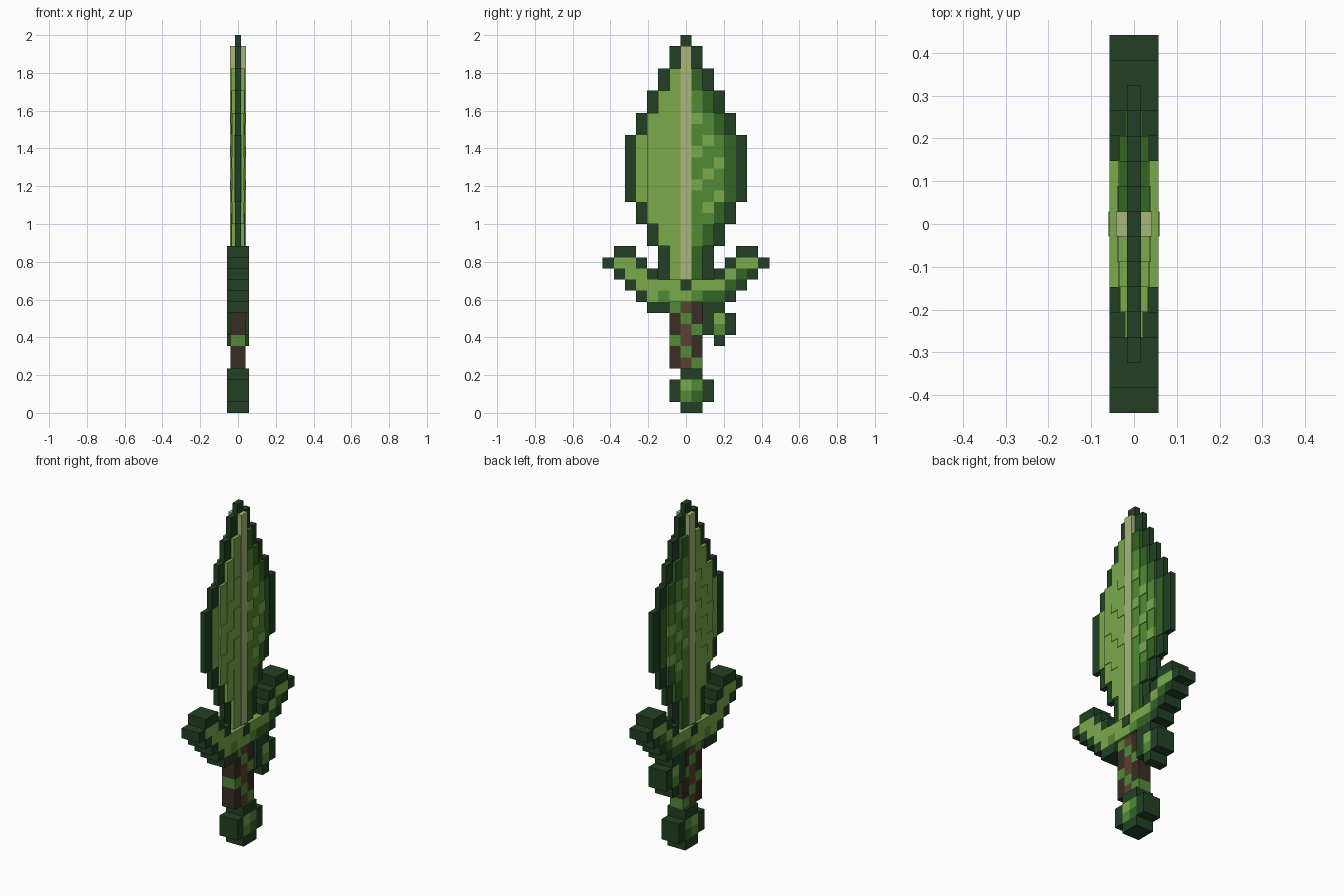
import bpy, bmesh
from mathutils import Vector

if "Cube" in bpy.data.objects:
    bpy.data.objects.remove(bpy.data.objects["Cube"])

U = 2 / 34            # one pixel cell; the model is 34 cells tall, 15 wide


def material(name, rgb):
    lin = [((c / 255 + 0.055) / 1.055) ** 2.4 for c in rgb]
    m = bpy.data.materials.new(name)
    m.diffuse_color = (*lin, 1)
    m.use_nodes = True
    m.node_tree.nodes["Principled BSDF"].inputs["Base Color"].default_value = m.diffuse_color
    return m


# Colour codes used in the cell rows below
MATS = {
    'D': material("outline_dark_green", (34, 64, 36)),
    'L': material("light_leaf_green", (122, 170, 75)),
    'M': material("mid_leaf_green", (82, 138, 53)),
    'S': material("deep_leaf_green", (51, 101, 36)),
    'R': material("pale_rib", (167, 182, 121)),
    'B': material("brown_bark", (92, 65, 46)),
    'K': material("dark_bark", (57, 45, 37)),
}
CODES = list(MATS)


def add_quad(bm, pts, outward, code):
    n = (pts[1] - pts[0]).cross(pts[2] - pts[0])
    if n.dot(outward) < 0:
        pts = pts[::-1]
    f = bm.faces.new([bm.verts.new(p) for p in pts])
    f.material_index = CODES.index(code)


def build(name, cells):
    """cells: {(column, row): (half thickness, colour code)} -> stepped relief mesh."""
    bm = bmesh.new()
    for (c, r), (t, code) in cells.items():
        y0, y1, z0, z1 = (c - .5) * U, (c + .5) * U, r * U, (r + 1) * U
        # broad faces
        for s in (-1, 1):
            pts = [Vector((s * t, y, z)) for y, z in ((y0, z0), (y1, z0), (y1, z1), (y0, z1))]
            add_quad(bm, pts, Vector((s, 0, 0)), code)
        # rim faces, only where the neighbour is thinner or missing
        for dc, dr, a, b in ((-1, 0, (y0, z0), (y0, z1)), (1, 0, (y1, z0), (y1, z1)),
                             (0, -1, (y0, z0), (y1, z0)), (0, 1, (y0, z1), (y1, z1))):
            tn = cells.get((c + dc, r + dr), (0,))[0]
            if tn >= t:
                continue
            for x0, x1 in ([(-t, -tn), (tn, t)] if tn else [(-t, t)]):
                pts = [Vector((x0, *a)), Vector((x1, *a)), Vector((x1, *b)), Vector((x0, *b))]
                add_quad(bm, pts, Vector((0, dc, dr)), code)
    bmesh.ops.remove_doubles(bm, verts=bm.verts, dist=1e-5)
    me = bpy.data.meshes.new(name)
    bm.to_mesh(me)
    bm.free()
    for m in MATS.values():
        me.materials.append(m)
    ob = bpy.data.objects.new(name, me)
    bpy.context.collection.objects.link(ob)
    return ob


def from_rows(top, left, rows, t):
    """Read cells from short text rows, top row first; '.' is empty."""
    return {(left + i, top - j): (t, ch)
            for j, row in enumerate(rows) for i, ch in enumerate(row) if ch != '.'}


# Blade: leaf outline, thickest at the rib, dark thin rim
EDGE = [(12, 14, 2), (15, 16, 3), (17, 18, 4), (19, 24, 5),
        (25, 26, 4), (27, 28, 3), (29, 30, 2), (31, 32, 1)]
THICK = [.042, .037, .034, .031, .021]
DOTS = {(1, 26), (2, 24), (1, 23), (3, 22), (2, 21), (1, 20), (3, 19), (2, 18)}
blade = {(0, 33): (.016, 'D')}
for lo, hi, edge in EDGE:
    for r in range(lo, hi + 1):
        blade[0, r] = (THICK[0], 'R')
        for k in range(1, edge + 1):
            dot = (k, r) in DOTS
            for side in (-1, 1):
                if k == edge:
                    cell = (.016, 'D')
                else:
                    code = 'L' if side < 0 or dot else 'S' if k == edge - 1 else 'M'
                    cell = (THICK[k] + (.003 if dot else 0), code)
                blade[side * k, r] = cell
build("leaf_blade", blade)

# Cross guard with upturned arms
build("cross_guard", from_rows(14, -7, [
    ".DD.........DD.",
    "DLLD.......DLLD",
    ".DLLD.....DLSD.",
    "..DLLLLLLLLSD..",
    "...DLMLLMSSD...",
    "....DD...DD....",
], .057))

# Dark stud: thin plates on both sides of the guard centre
build("guard_stud", {(0, 11): (.059, 'D')})

# Grip: bark wrapped by a green vine
build("grip", from_rows(9, -1, ["MBK", "KMK", "KBM", "MBK", "KMK", "KBM"], .041))

# Hanging bud beside the grip
build("hanging_bud", from_rows(8, 2, ["DLD", "DMD", ".D."], .057))

# Pommel
build("pommel", from_rows(3, -1, [".DD.", "DLMD", "DMSD", ".DD."], .057))
